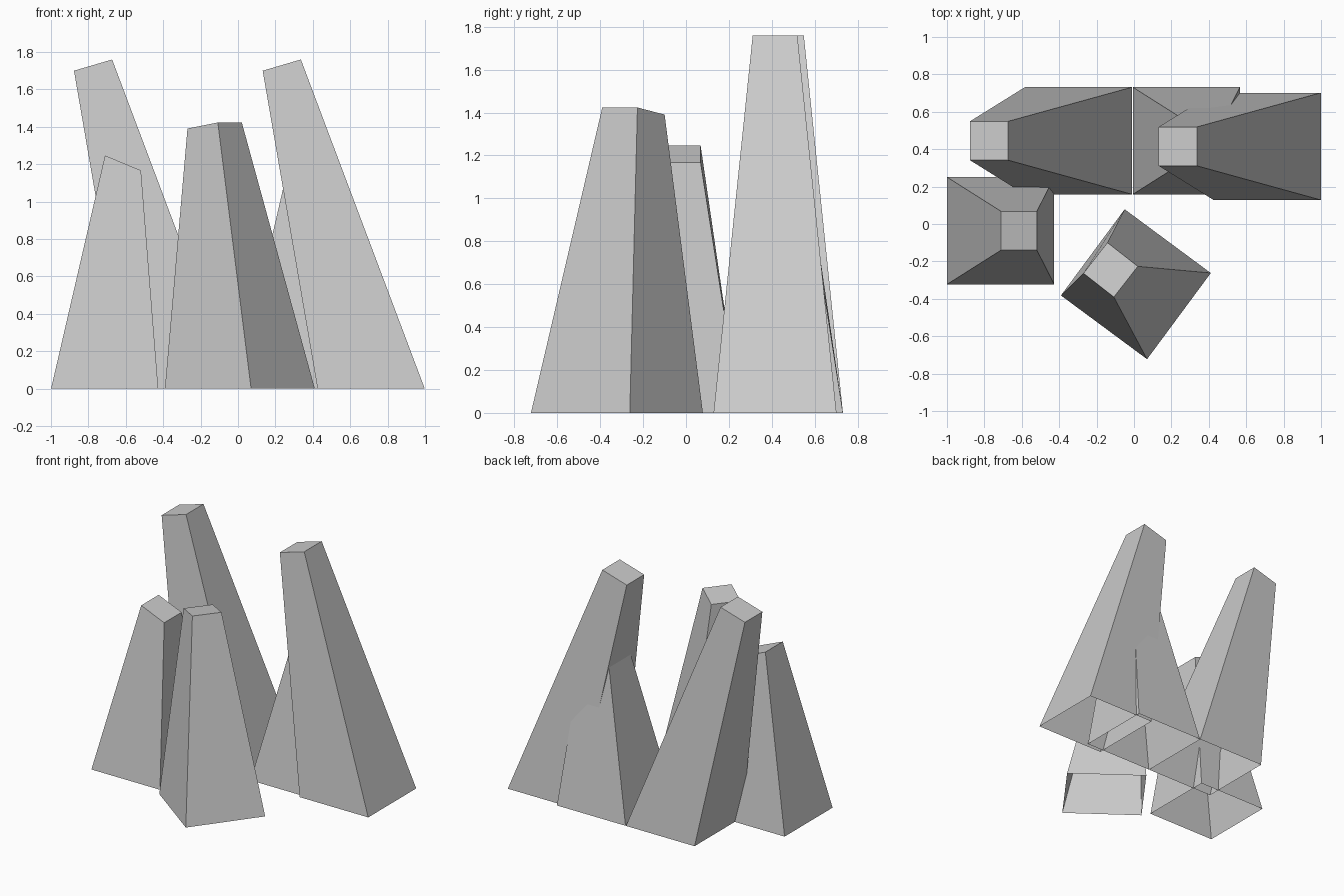
import bpy, bmesh
from math import radians
from mathutils import Matrix, Vector

if "Cube" in bpy.data.objects:
    bpy.data.objects.remove(bpy.data.objects["Cube"])


def ring(bm, centre, size_x, size_y, angle, rise=0.0):
    """Four corners of a turned rectangle, sloping by rise along its own x."""
    turn = Matrix.Rotation(radians(angle), 3, 'Z')
    corners = [(-.5, -.5), (.5, -.5), (.5, .5), (-.5, .5)]
    return [bm.verts.new(Vector(centre) + turn @ Vector((x * size_x, y * size_y, x * rise)))
            for x, y in corners]


def spire(name, base, lean, height, top_x, rise, base_angle=0, top_angle=0):
    """Leaning four-sided shard with a slanted flat tip and an open foot."""
    bm = bmesh.new()
    low = ring(bm, (base[0], base[1], 0), 0.573, 0.573, base_angle)
    tip = (base[0] + lean[0], base[1] + lean[1], height)
    high = ring(bm, tip, top_x, 0.208, top_angle, rise)
    for i in range(4):
        j = (i + 1) % 4
        bm.faces.new((low[i], low[j], high[j], high[i]))
    bm.faces.new(high)
    mesh = bpy.data.meshes.new(name)
    bm.to_mesh(mesh)
    bm.free()
    bpy.context.collection.objects.link(bpy.data.objects.new(name, mesh))


# Two tall spires leaning left
for name, base in (("tall_spire_left", (-0.297, 0.445)), ("tall_spire_right", (0.712, 0.415))):
    spire(name, base, (-0.478, 0), 1.73, 0.204, 0.06)

# Two short spires leaning slightly right, one partly buried in the tall right spire
for name, base in (("short_spire_front", (-0.713, -0.036)), ("short_spire_back", (0.28, 0.445))):
    spire(name, base, (0.098, 0), 1.207, 0.192, -0.08)

# Turned middle spire at the front
spire("turned_spire", (0.01, -0.322), (-0.135, 0.077), 1.407, 0.206, 0.033, -36.5, -38)
